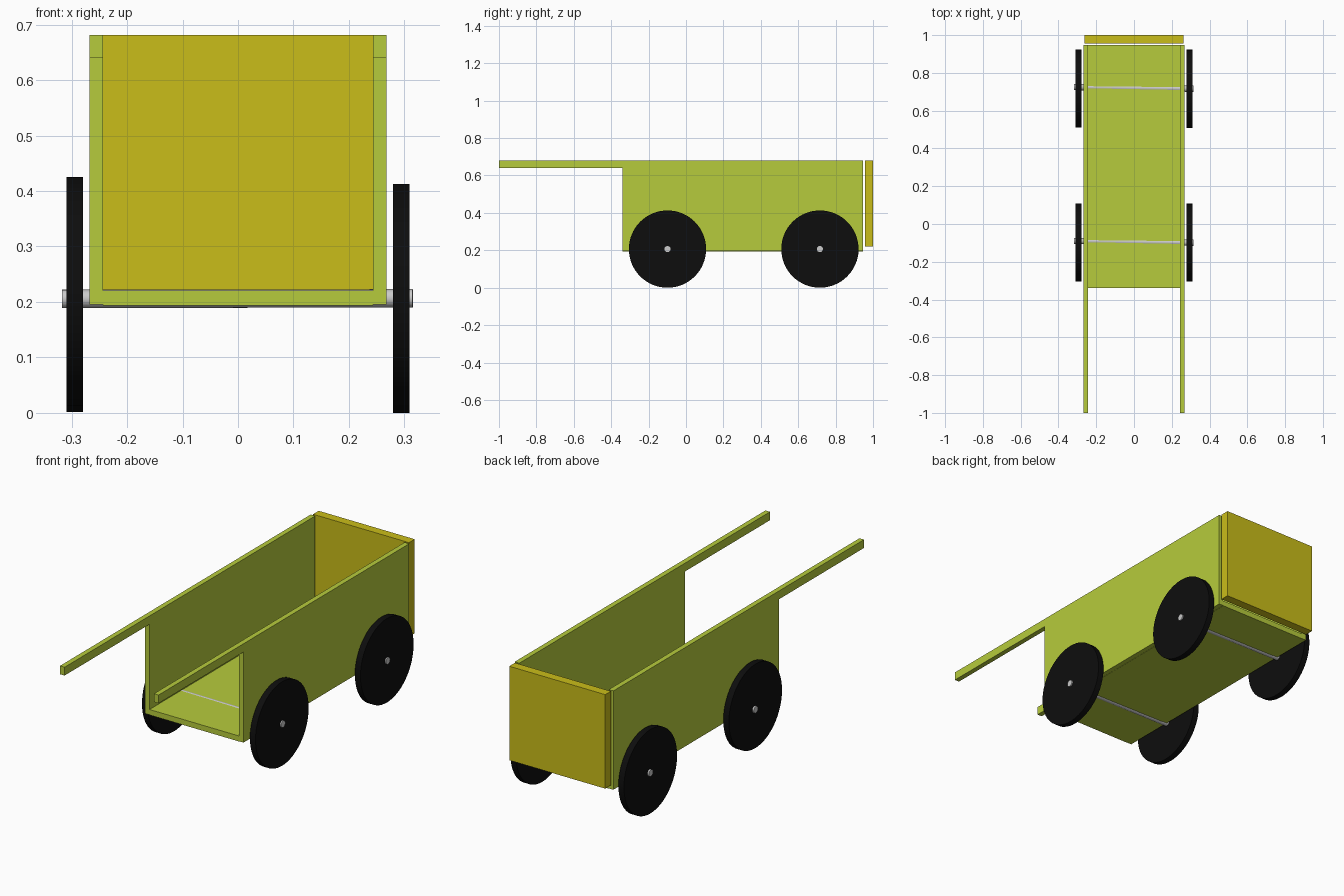
import bpy, bmesh
from mathutils import Vector

if "Cube" in bpy.data.objects:
    bpy.data.objects.remove(bpy.data.objects["Cube"])


def material(name, rgb):
    m = bpy.data.materials.new(name)
    m.diffuse_color = (*rgb, 1)
    m.use_nodes = True
    m.node_tree.nodes["Principled BSDF"].inputs["Base Color"].default_value = m.diffuse_color
    return m


GREEN = material("green_paint", (0.47, 0.60, 0.045))
YELLOW = material("yellow_paint", (0.59, 0.51, 0.01))
BLACK = material("black_rubber", (0.004, 0.004, 0.004))


def extruded_profile(name, profile, x0, x1, mat):
    """Extrude a y/z outline along x from x0 to x1."""
    bm = bmesh.new()
    face = bm.faces.new([bm.verts.new((x0, y, z)) for y, z in profile])
    ext = bmesh.ops.extrude_face_region(bm, geom=[face])
    verts = [v for v in ext["geom"] if isinstance(v, bmesh.types.BMVert)]
    bmesh.ops.translate(bm, verts=verts, vec=(x1 - x0, 0, 0))
    bmesh.ops.recalc_face_normals(bm, faces=bm.faces)
    mesh = bpy.data.meshes.new(name)
    bm.to_mesh(mesh)
    bm.free()
    obj = bpy.data.objects.new(name, mesh)
    bpy.context.collection.objects.link(obj)
    mesh.materials.append(mat)
    return obj


def board(name, x, y0, y1, z0, z1, mat):
    return extruded_profile(name, [(y0, z0), (y1, z0), (y1, z1), (y0, z1)], -x, x, mat)


def rod(name, a, b, radius, sides, mat=None):
    """Smooth cylinder running from point a to point b."""
    a, b = Vector(a), Vector(b)
    bpy.ops.mesh.primitive_cylinder_add(vertices=sides, radius=radius,
                                        depth=(b - a).length, location=(a + b) / 2)
    obj = bpy.context.object
    obj.name = name
    obj.rotation_euler = (b - a).to_track_quat('Z', 'Y').to_euler()
    if mat:
        obj.data.materials.append(mat)
    bpy.ops.object.shade_smooth_by_angle()
    return obj


# Side panels, each cut in one piece with its handle
SIDE = [(-1, 0.64), (-0.34, 0.64), (-0.34, 0.195), (0.947, 0.195), (0.947, 0.681), (-1, 0.681)]
for label, s in (("left", -1), ("right", 1)):
    extruded_profile(label + "_side_panel", SIDE, s * 0.243, s * 0.268, GREEN)

# Floor and the loose end board behind it
board("floor", 0.243, -0.34, 0.947, 0.194, 0.221, GREEN)
board("end_board", 0.261, 0.956, 1.0, 0.219, 0.681, YELLOW)

# Slightly skewed axles with disc wheels; the front left wheel sits a touch high
for label, y, lift in (("front", -0.102, 0.012), ("rear", 0.713, 0.002)):
    rod(label + "_axle", (-0.317, y + 0.012, 0.2055), (0.315, y + 0.003, 0.2065), 0.0165, 24)
    rod(label + "_left_wheel", (-0.309, y + 0.004, 0.2065 + lift),
        (-0.279, y + 0.004, 0.2065 + lift), 0.2065, 64, BLACK)
    rod(label + "_right_wheel", (0.279, y + 0.003, 0.2065),
        (0.309, y + 0.003, 0.2065), 0.2065, 64, BLACK)
